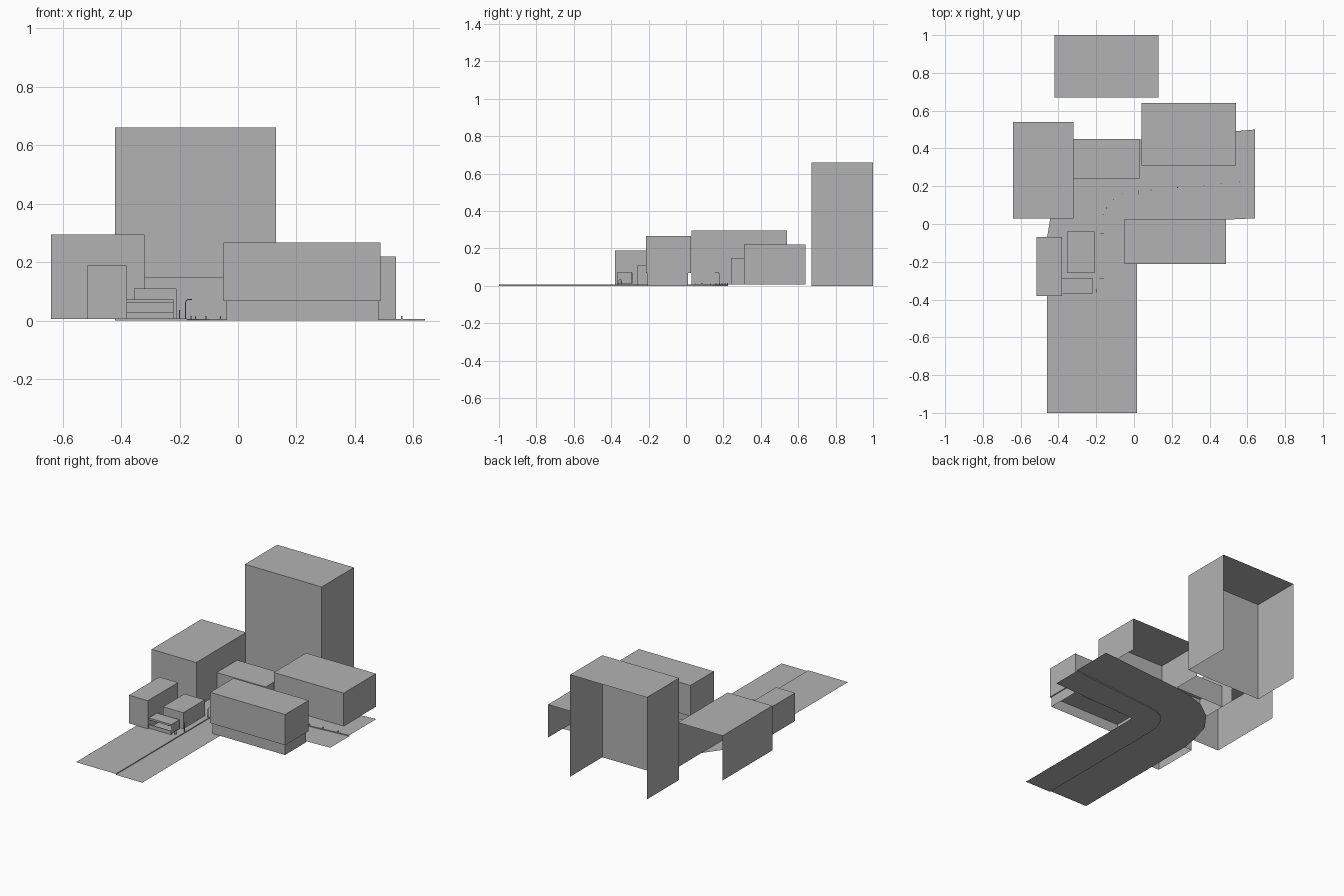
import bpy, bmesh
from mathutils import Vector

if "Cube" in bpy.data.objects:
    bpy.data.objects.remove(bpy.data.objects["Cube"])

grey = bpy.data.materials.new("plain_grey")
grey.use_nodes = True
COLOUR = (0.45, 0.45, 0.45, 1)
grey.diffuse_color = COLOUR
grey.node_tree.nodes["Principled BSDF"].inputs["Base Color"].default_value = COLOUR

DOWN, BACK, FRONT = Vector((0, 0, -1)), Vector((0, 1, 0)), Vector((0, -1, 0))


def finish(name, bm):
    mesh = bpy.data.meshes.new(name)
    bm.to_mesh(mesh)
    bm.free()
    mesh.materials.append(grey)
    obj = bpy.data.objects.new(name, mesh)
    bpy.context.collection.objects.link(obj)
    return obj


def block(name, x, y, z, open_sides=(DOWN,)):
    """Box between the given ranges, with the listed sides left open."""
    bm = bmesh.new()
    bmesh.ops.create_cube(bm, size=1)
    bm.normal_update()
    gone = [f for f in bm.faces if any(f.normal.dot(d) > 0.9 for d in open_sides)]
    bmesh.ops.delete(bm, geom=gone, context="FACES")
    for v in bm.verts:
        v.co = [r[0] if c < 0 else r[1] for c, r in zip(v.co, (x, y, z))]
    return finish(name, bm)


def ribbon(name, rails):
    """Strip surface lofted across rails of (points, height)."""
    bm = bmesh.new()
    rows = [[bm.verts.new((px, py, h)) for px, py in pts] for pts, h in rails]
    for a, b in zip(rows, rows[1:]):
        for i in range(len(a) - 1):
            bm.faces.new((a[i], b[i], b[i + 1], a[i + 1]))
    bm.normal_update()
    return finish(name, bm)


def tube(name, points, radius):
    curve = bpy.data.curves.new(name, "CURVE")
    curve.dimensions = "3D"
    curve.bevel_depth = radius
    curve.bevel_resolution = 1
    curve.use_fill_caps = True
    spline = curve.splines.new("POLY")
    spline.points.add(len(points) - 1)
    for p, co in zip(spline.points, points):
        p.co = (*co, 1)
    curve.materials.append(grey)
    obj = bpy.data.objects.new(name, curve)
    bpy.context.collection.objects.link(obj)


# Street: raised pavement, kerb face and carriageway round the bend
outer = [(-.46, -1), (-.46, -.07), (-.44, .05), (-.4, .19), (-.315, .305),
         (-.2, .39), (-.08, .43), (.05, .45), (.64, .5)]
kerb = [(-.175, -1), (-.175, -.07), (-.17, 0), (-.155, .05), (-.135, .09),
        (-.1, .13), (-.05, .155), (.03, .17), (.64, .225)]
inner = [(.015, -1), (.015, -.07), (.015, -.04), (.016, -.02), (.018, -.01),
         (.022, 0), (.03, .002), (.06, .004), (.64, .03)]
PAVE = 0.006
ribbon("street", [(outer, PAVE), (kerb, PAVE), (kerb, 0), (inner, 0)])

# Buildings; the rear row has no back walls
SHELL = (DOWN, BACK)
block("tower", (-.42, .13), (.67, 1), (0, .66), SHELL)
block("corner_building", (-.64, -.32), (.03, .54), (PAVE, .295), SHELL)
block("link_building", (-.32, .03), (.24, .45), (PAVE, .15))
block("east_building", (.04, .54), (.31, .64), (PAVE, .22), SHELL)
block("west_building", (-.515, -.38), (-.38, -.07), (PAVE, .188))
block("small_building", (-.355, -.21), (-.26, -.04), (PAVE, .11))

# Front building: overhanging upper storeys over a shallower ground floor
block("front_upper_floors", (-.05, .487), (-.213, .027), (.068, .267), ())
block("front_ground_floor", (-.04, .48), (-.205, .01), (0, .068))

# Street shelter with an open front
block("shelter_shell", (-.38, -.22), (-.365, -.285), (.012, .072), (DOWN, FRONT))
block("shelter_fascia", (-.38, -.22), (-.369, -.365), (.06, .072), ())
block("shelter_sill", (-.38, -.22), (-.369, -.365), (PAVE, .03), ())

# Small hoop beside the shelter
tube("hoop", [(-.2, -.36, PAVE), (-.2, -.36, .03), (-.2, -.353, .036),
              (-.2, -.345, .03), (-.2, -.345, PAVE)], .0015)

# Street lamps with arms curving over the carriageway
for i, (x, y, dx, dy) in enumerate([(-.18, -.05, 1, 0), (-.18, -.29, 1, 0), (.025, .178, 0, -1)]):
    path = [(0, PAVE), (0, .06), (.003, .069), (.01, .073), (.022, .073)]
    tube(f"street_lamp_{i}", [(x + dx * t, y + dy * t, z) for t, z in path], .0018)

# Low bollards following the kerb
spots = [(-.16, .05), (-.145, .085), (-.11, .13), (-.06, .16),
         (.09, .18), (.23, .193), (.37, .205), (.46, .213), (.56, .222)]
for i, (x, y) in enumerate(spots):
    block(f"bollard_{i}", (x - .002, x + .002), (y - .002, y + .002), (PAVE, .016))
